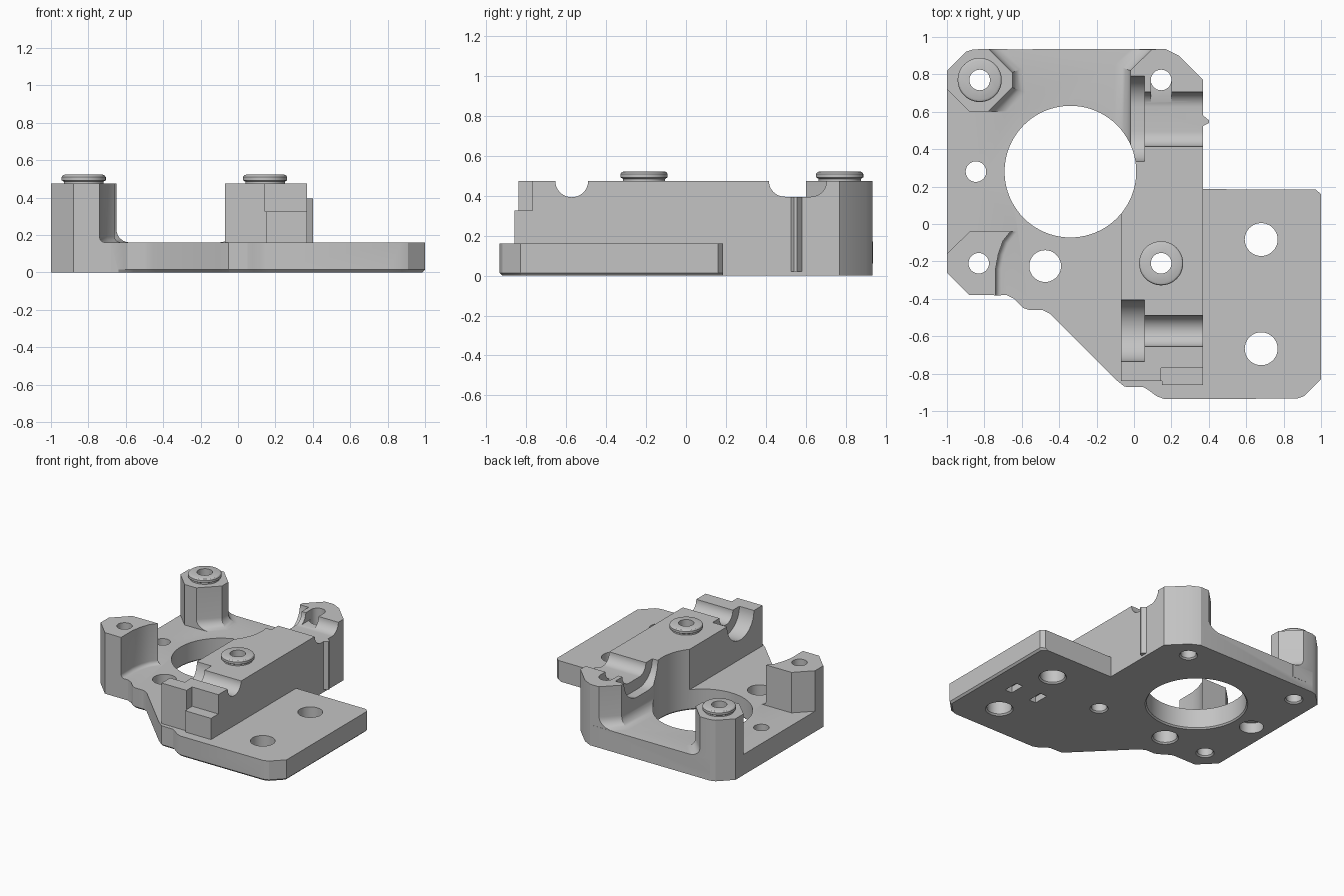
import bpy, bmesh, math
from mathutils import Vector, Matrix

cube = bpy.data.objects.get("Cube")
if cube:
    bpy.data.objects.remove(cube)

grey = bpy.data.materials.new("plain grey")
grey.use_nodes = True
grey.diffuse_color = (0.55, 0.55, 0.55, 1)
grey.node_tree.nodes["Principled BSDF"].inputs["Base Color"].default_value = (0.55, 0.55, 0.55, 1)

TOP, FLOOR = 0.475, 0.16


def make_object(name, bm):
    bmesh.ops.recalc_face_normals(bm, faces=bm.faces[:])
    mesh = bpy.data.meshes.new(name)
    bm.to_mesh(mesh)
    bm.free()
    mesh.materials.append(grey)
    obj = bpy.data.objects.new(name, mesh)
    bpy.context.collection.objects.link(obj)
    return obj


def offset_outline(points, distances):
    """Move each side of a counter-clockwise outline outward by its own distance."""
    count = len(points)
    lines = []
    for i, dist in enumerate(distances):
        a, b = Vector(points[i]), Vector(points[(i + 1) % count])
        d = (b - a).normalized()
        lines.append((a + Vector((d.y, -d.x)) * dist, d))
    result = []
    for i in range(count):
        (p, d), (q, e) = lines[i - 1], lines[i]
        t = (q - p).cross(e) / d.cross(e)
        result.append(p + d * t)
    return result


def prism(name, points, layers, flared=None, matrix=None):
    """Stack rings of an outline; layers are (height, outward offset)."""
    bm = bmesh.new()
    flared = range(len(points)) if flared is None else flared
    rings = []
    for z, off in layers:
        outline = offset_outline(points, [off if i in flared else 0 for i in range(len(points))])
        rings.append([bm.verts.new((p.x, p.y, z)) for p in outline])
    bm.faces.new(rings[0])
    bm.faces.new(rings[-1])
    for low, high in zip(rings, rings[1:]):
        for i in range(len(points)):
            j = (i + 1) % len(points)
            bm.faces.new((low[i], low[j], high[j], high[i]))
    if matrix:
        bm.transform(matrix)
    return make_object(name, bm)


def circle(x, y, r, n=48):
    return [(x + r * math.cos(math.tau * i / n), y + r * math.sin(math.tau * i / n)) for i in range(n)]


def box(name, x0, x1, y0, y1, z0, z1):
    return prism(name, [(x0, y0), (x1, y0), (x1, y1), (x0, y1)], [(z0, 0), (z1, 0)])


def combine(target, other, operation):
    mod = target.modifiers.new(operation, 'BOOLEAN')
    mod.operation, mod.solver, mod.object = operation, 'EXACT', other
    bpy.context.view_layer.objects.active = target
    bpy.ops.object.modifier_apply(modifier=mod.name)
    bpy.data.objects.remove(other)


def fillet(radius):
    """Layers of a post with a concave fillet at the floor."""
    steps = [math.pi / 2 * i / 6 for i in range(7)]
    curve = [(FLOOR + radius * (1 - math.cos(a)), radius * (1 - math.sin(a))) for a in steps]
    return [(0.06, radius)] + curve + [(TOP, 0)]


def groove(y0, y1, r, x0, x1):
    """Round-bottomed channel cutter running along x."""
    pts = [(y0, TOP + 0.2)]
    for centre, start in ((y0 + r, math.pi), (y1 - r, 1.5 * math.pi)):
        for i in range(13):
            a = start + math.pi / 2 * i / 12
            p = (centre + r * math.cos(a), TOP + r * math.sin(a))
            if (Vector(p) - Vector(pts[-1])).length > 0.001:
                pts.append(p)
    pts.append((y1, TOP + 0.2))
    # keep the straight walls from doubling up in the outline
    pts[0] = (y0 - 0.001, TOP + 0.2)
    pts[-1] = (y1 + 0.001, TOP + 0.2)
    cycle = Matrix(((0, 0, 1, 0), (1, 0, 0, 0), (0, 1, 0, 0), (0, 0, 0, 1)))
    return prism("groove_cutter", pts, [(x0, 0), (x1, 0)], matrix=cycle)


# Base plate
footprint = [(-1, -0.26), (-0.88, -0.38), (-0.68, -0.38), (-0.64, -0.4), (-0.59, -0.45), (-0.56, -0.46),
             (-0.49, -0.46), (-0.45, -0.48), (-0.1, -0.83), (-0.05, -0.87), (0.05, -0.872), (0.08, -0.89),
             (0.12, -0.92), (0.16, -0.935), (0.87, -0.934), (0.91, -0.92), (1, -0.83), (1, 0.16), (0.97, 0.185),
             (0.37, 0.186), (0.37, 0.77), (0.24, 0.9), (0.17, 0.935), (-0.86, 0.934), (-0.9, 0.92), (-1, 0.82)]
body = prism("bracket_body", footprint, [(0, 0), (FLOOR, 0)])

# Chamfer under the front and outer edges
bm = bmesh.new()
bm.from_mesh(body.data)
under = []
for e in bm.edges:
    mid = (e.verts[0].co + e.verts[1].co) / 2
    if all(v.co.z < 0.001 for v in e.verts) and (mid.x > 0.95 or (mid.x > -0.65 and mid.y < -0.4)):
        under.append(e)
bmesh.ops.bevel(bm, geom=under, offset=0.032, segments=1, affect='EDGES', clamp_overlap=True)
bm.to_mesh(body.data)
bm.free()

# Deeper chamfer under the outer front corner
normal = Vector((1, -1, -1.4)).normalized()
bm = bmesh.new()
bmesh.ops.create_cube(bm, size=0.6)
place = Matrix.Translation(Vector((0.955, -0.875, 0.075)) + normal * 0.3)
bm.transform(place @ normal.to_track_quat('Z', 'Y').to_matrix().to_4x4())
combine(body, make_object("corner_cutter", bm), 'DIFFERENCE')

# Raised rail block, posts and rib
additions = [
    prism("rail_block", [(-0.07, -0.84), (0.37, -0.84), (0.37, 0.36), (-0.07, 0.36)], [(0.06, 0), (TOP, 0)]),
    box("rail_step", 0.15, 0.37, -0.86, -0.8, 0.06, 0.325),
    prism("back_left_post", [(-0.02, 0.3), (0.37, 0.3), (0.37, 0.77), (0.24, 0.9), (0.17, 0.935),
                             (0.095, 0.934), (-0.02, 0.82)], fillet(0.08), flared=(5, 6)),
    prism("back_right_post", [(-1, 0.72), (-0.88, 0.6), (-0.78, 0.601), (-0.65, 0.73), (-0.65, 0.81),
                              (-0.775, 0.935), (-0.86, 0.934), (-0.9, 0.92), (-1, 0.82)],
          fillet(0.07), flared=(2, 3, 4)),
    prism("front_right_post", [(-1, -0.26), (-0.88, -0.38), (-0.74, -0.381), (-0.74, -0.24), (-0.725, -0.16),
                               (-0.70, -0.09), (-0.66, -0.04), (-0.88, -0.041), (-1, -0.16)],
          fillet(0.03), flared=(2, 3, 4, 5)),
    prism("side_rib", [(0.34, 0.525), (0.37, 0.525), (0.4, 0.54), (0.4, 0.555), (0.37, 0.58), (0.34, 0.58)],
          [(0.02, 0), (0.4, 0)]),
]
for part in additions:
    combine(body, part, 'UNION')

# Rod grooves, end notch and pockets
cutters = [
    groove(-0.735, -0.405, 0.165, -0.2, 0.055), groove(-0.655, -0.49, 0.0825, 0, 0.5),
    groove(0.335, 0.79, 0.165, -0.2, 0.055), groove(0.415, 0.705, 0.08, 0, 0.5),
    box("end_notch", 0.145, 0.5, -0.95, -0.77, 0.325, 0.6),
    box("open_slot", 0.09, 0.2, 0.65, 0.77, 0.4, 0.6),
]
for x in (0.57, 0.79):
    cutters.append(box("pocket", x - 0.03, x + 0.03, -0.435, -0.315, -0.1, 0.05))

# Motor opening and screw holes
post_holes = [(-0.825, 0.77), (0.145, -0.21)]
holes = [(-0.34, 0.28, 0.352), (-0.845, 0.28, 0.055), (-0.83, -0.21, 0.055), (0.145, 0.77, 0.055),
         (-0.475, -0.225, 0.085), (0.68, -0.083, 0.088), (0.68, -0.667, 0.088)]
holes += [(x, y, 0.055) for x, y in post_holes]
for x, y, r in holes:
    cutters.append(prism("hole_cutter", circle(x, y, r, 80 if r > 0.3 else 40),
                         [(-0.1, 0.01), (0, 0.01), (0.011, 0), (0.7, 0)]))
cutters.append(prism("counterbore", circle(-0.845, 0.28, 0.085), [(-0.1, 0), (0.08, 0)]))
for cutter in cutters:
    combine(body, cutter, 'DIFFERENCE')

# Round bosses on the post and the rail
bosses = []
for name, (x, y) in zip(("post_boss", "rail_boss"), post_holes):
    boss = prism(name, circle(x, y, 0.118), [(0.46, -0.012), (0.485, -0.012), (0.492, 0), (0.51, 0),
                                             (0.518, -0.006), (0.522, -0.016)])
    combine(boss, prism("bore", circle(x, y, 0.055, 40), [(0.3, 0), (0.7, 0)]), 'DIFFERENCE')
    bosses.append(boss)

for obj in [body] + bosses:
    bpy.ops.object.select_all(action='DESELECT')
    obj.select_set(True)
    bpy.context.view_layer.objects.active = obj
    bpy.ops.object.shade_smooth_by_angle(angle=math.radians(25))
